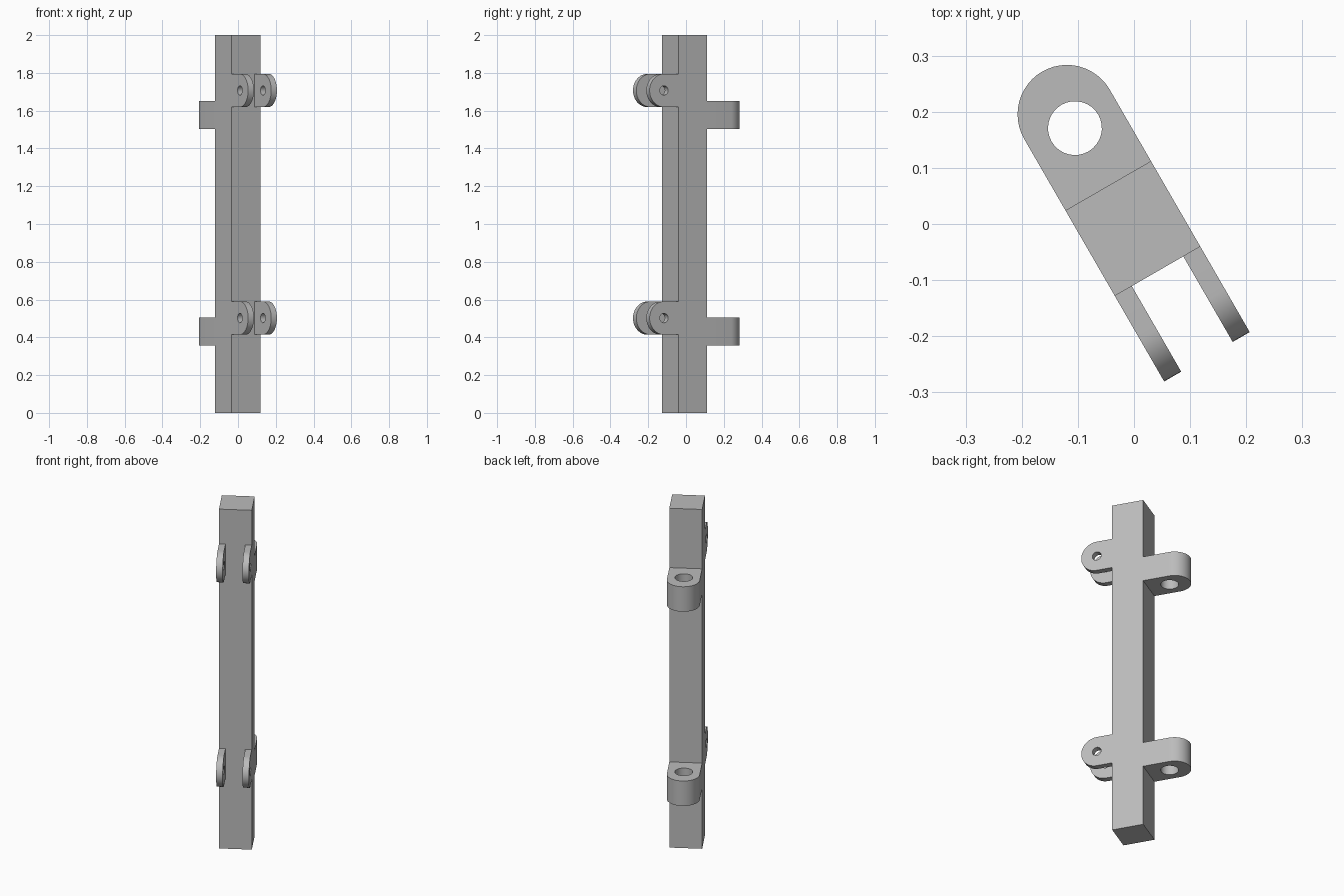
import bpy, bmesh
from math import pi, sin, cos, radians
from mathutils import Matrix, Vector

cube = bpy.data.objects.get("Cube")
if cube:
    bpy.data.objects.remove(cube, do_unlink=True)

HALF = 0.088          # half the post's width
GREY = (0.5, 0.5, 0.5, 1)
mat = bpy.data.materials.new("plain grey")
mat.use_nodes = True
mat.diffuse_color = GREY
mat.node_tree.nodes["Principled BSDF"].inputs["Base Color"].default_value = GREY

# The whole bracket is turned about the upright axis
base = Matrix.Translation((-0.002, -0.008, 0)) @ Matrix.Rotation(radians(30), 4, "Z")


def add_part(name, bm, local):
    bmesh.ops.recalc_face_normals(bm, faces=bm.faces)
    mesh = bpy.data.meshes.new(name)
    bm.to_mesh(mesh)
    bm.free()
    mesh.materials.append(mat)
    mesh.shade_smooth()
    mesh.set_sharp_from_angle(angle=radians(30))
    obj = bpy.data.objects.new(name, mesh)
    bpy.context.collection.objects.link(obj)
    obj.matrix_world = base @ local


def loop(bm, points):
    verts = [bm.verts.new((x, y, 0)) for x, y in points]
    return [bm.edges.new((a, b)) for a, b in zip(verts, verts[1:] + verts[:1])]


def eye_plate(name, reach, radius, hole_at, hole_radius, thickness, local):
    """Round-ended plate along +x with a hole, thickened along +z."""
    bm = bmesh.new()
    arc = [pi * (i / 24 - 0.5) for i in range(25)]
    outline = [(0, radius), (0, -radius)]
    outline += [(reach + radius * cos(a), radius * sin(a)) for a in arc]
    ring = [2 * pi * i / 32 for i in range(32)]
    hole = [(hole_at + hole_radius * cos(a), hole_radius * sin(a)) for a in ring]
    edges = loop(bm, outline) + loop(bm, hole)
    bmesh.ops.triangle_fill(bm, edges=edges, use_beauty=True)
    out = bmesh.ops.extrude_face_region(bm, geom=bm.faces[:], use_keep_orig=True)
    moved = [g for g in out["geom"] if isinstance(g, bmesh.types.BMVert)]
    bmesh.ops.translate(bm, verts=moved, vec=(0, 0, thickness))
    add_part(name, bm, local)


def frame(origin, along, across):
    x, y = Vector(along), Vector(across)
    rot = Matrix((x, y, x.cross(y))).transposed().to_4x4()
    return Matrix.Translation(origin) @ rot


# Square post
bm = bmesh.new()
bmesh.ops.create_cube(bm, size=1)
bmesh.ops.scale(bm, verts=bm.verts, vec=(2 * HALF, 2 * HALF, 2))
add_part("post", bm, Matrix.Translation((0, 0, 1)))

for level, lug_z, ear_z in (("lower", 0.358, 0.502), ("upper", 1.503, 1.707)):
    # Thick lug with an upright hole at the back
    eye_plate(level + "_back_lug", 0.147, HALF, 0.1185, 0.048, 0.147,
              frame((0, HALF, lug_z), (0, 1, 0), (-1, 0, 0)))
    # Pair of thin ears with a cross hole at the front
    for side, outer in (("right", -HALF + 0.035), ("left", HALF)):
        eye_plate(f"{level}_{side}_ear", HALF, HALF, HALF, 0.025, 0.035,
                  frame((outer, -HALF, ear_z), (0, -1, 0), (0, 0, 1)))
